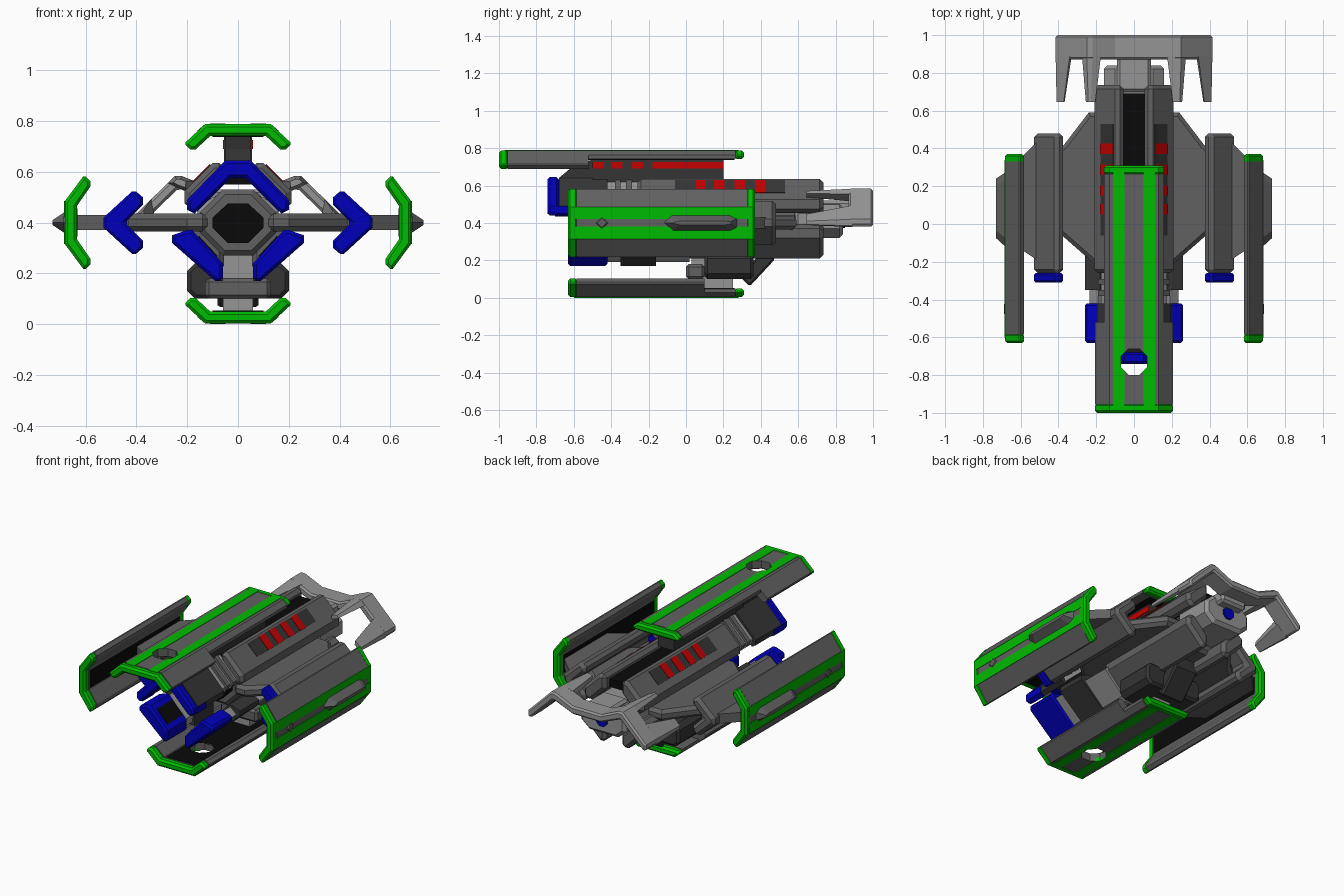
import bpy, bmesh, math

if "Cube" in bpy.data.objects:
    bpy.data.objects.remove(bpy.data.objects["Cube"])

COLORS = {"green": (0.0, 0.5, 0.0, 1), "blue": (0.0, 0.0, 0.5, 1), "red": (0.55, 0.0, 0.0, 1),
          "dark": (0.035, 0.035, 0.035, 1), "black": (0.003, 0.003, 0.003, 1),
          "mid": (0.12, 0.12, 0.12, 1), "light": (0.3, 0.3, 0.3, 1)}
mats = {}
for k, c in COLORS.items():
    mats[k] = bpy.data.materials.new(k)
    mats[k].diffuse_color = c


def prism(name, pts, a, b, color="mid", axis="y", mirror=False, bevel=0.0, cutter=None):
    """Extrude a 2D profile from a to b along an axis."""
    place = {"y": lambda u, v, t: (u, t, v), "x": lambda u, v, t: (t, u, v),
             "z": lambda u, v, t: (u, v, t)}[axis]
    bm = bmesh.new()
    lo = [bm.verts.new(place(u, v, a)) for u, v in pts]
    hi = [bm.verts.new(place(u, v, b)) for u, v in pts]
    bm.faces.new(lo)
    bm.faces.new(hi)
    for i in range(len(pts)):
        j = (i + 1) % len(pts)
        bm.faces.new((lo[i], lo[j], hi[j], hi[i]))
    bmesh.ops.recalc_face_normals(bm, faces=bm.faces)
    me = bpy.data.meshes.new(name)
    bm.to_mesh(me)
    bm.free()
    ob = bpy.data.objects.new(name, me)
    bpy.context.collection.objects.link(ob)
    me.materials.append(mats[color])
    if cutter:
        m = ob.modifiers.new("hole", "BOOLEAN")
        m.operation = "DIFFERENCE"
        m.object = cutter
        m.solver = "EXACT"
    if bevel:
        m = ob.modifiers.new("chamfer", "BEVEL")
        m.width, m.segments, m.limit_method, m.angle_limit = bevel, 1, "ANGLE", math.radians(60)
    if mirror:
        ob.modifiers.new("mirror", "MIRROR")
    return ob


def rect(u0, u1, v0, v1):
    return [(u0, v0), (u1, v0), (u1, v1), (u0, v1)]


def sym(half):
    """Complete a right-half profile across the vertical axis."""
    return half + [(-u, v) for u, v in reversed(half) if abs(u) > 1e-6]


def flip(pts):
    return [(u, 0.8 - v) for u, v in pts]


def octagon(u, v, r):
    return [(u + r * math.cos(math.pi * (i + .5) / 4), v + r * math.sin(math.pi * (i + .5) / 4)) for i in range(8)]


# Armour plates around the central axis
def armour(name, angle, D, f, w, y0, y1, y_end, s0, s1, hole=None, mirror=False):
    c, s = math.cos(angle), math.sin(angle)
    turn = lambda pts: [(u * c + d * s, 0.4 + d * c - u * s) for u, d in pts]
    full = turn(sym([(f, D), (w, D - .072), (w, D - .082), (w - .018, D - .1), (w - .04, D - .1), (f - .02, D - .047)]))
    slim = turn(sym([(f, D), (f + .03, D - .025), (f + .03, D - .045), (f - .02, D - .047)]))
    cut = None
    if hole is not None:
        z = 0.4 + D * c
        cut = prism(name + "_cutter", octagon(0, hole, .075), z - .1, z + .1, axis="z")
        cut.hide_render = True
        cut.hide_viewport = True
    prism(name + "_front_trim", full, y0, y0 + .05, "green", mirror=mirror, bevel=.012)
    prism(name, full, y0 + .045, y1, mirror=mirror, cutter=cut)
    tail = full if y1 >= y_end - .06 else slim
    if tail is slim:
        prism(name + "_rear", slim, y1, y_end - .045)
    prism(name + "_rear_trim", tail, y_end - .05, y_end, "green", mirror=mirror, bevel=.012)
    for k in (-1, 1):
        a, b = sorted((k * s0, k * s1))
        prism(name + "_stripe", turn(rect(a, b, D - .02, D + .003)), y0 + .03, y_end - .03, "green",
              mirror=mirror, cutter=cut)
    prism(name + "_lining", turn(rect(-f + .03, f - .03, D - .05, D - .04)), y0 + .05, y_end - .05, "black",
          mirror=mirror, cutter=cut)


armour("top_armour", 0, .388, .13, .207, -1, -.52, .31, .05, .11, hole=-.73)
armour("bottom_armour", math.pi, .397, .13, .207, -.63, .1, .31, .05, .11, hole=-.36)
armour("side_armour", math.pi / 2, .682, .085, .182, -.63, .33, .37, .02, .085, mirror=True)


# Raised hatches on the side armour, narrowed towards the outside
def hatch(name, pts, inset, x1, flat):
    ob = prism(name, pts, .67, x1, axis="x", mirror=True)
    n = len(pts)
    cy = sum(p[0] for p in pts) / n
    L = max(p[0] for p in pts) - cy
    for v in ob.data.vertices[n:]:
        v.co.y = cy + (v.co.y - cy) * (L - inset) / L
        v.co.z = .4 + (v.co.z - .4) * flat


hatch("side_hatch", [(-.13, .4), (-.08, .35), (.24, .35), (.28, .37), (.28, .43), (.24, .45), (-.08, .45)],
      .04, .73, .2)
hatch("side_stud", [(-.5, .4), (-.45, .35), (-.4, .4), (-.45, .45)], .025, .688, .5)

# Top nose chevron, its body and the spine that carries the top armour
chev = sym([(.05, .645), (.2, .49), (.2, .45), (.17, .435), (.03, .575)])
body = sym([(.048, .64), (.195, .488), (.195, .455), (.17, .44), (.03, .58)])
inner = sym([(.04, .625), (.175, .49), (.165, .455), (.03, .585)])
prism("top_nose", chev, -.74, -.68, "blue", bevel=.012)
prism("top_nose_body", body, -.68, -.42, "dark")
prism("top_nose_lower_trim", [(.2, .49), (.2, .45), (.17, .435), (.16, .45)], -.7, -.6, "blue", mirror=True)
prism("top_nose_collar", inner, -.42, -.25, "light")
for y in (-.38, -.32):
    prism("collar_tooth", [(.06, .63), (.19, .5), (.18, .47), (.05, .6)], y, y + .03, "mid", mirror=True)
prism("spine", rect(-.055, .055, .62, .75), -.5, .2, "dark")
prism("spine_front", [(-.68, .64), (-.42, .64), (-.42, .7), (-.5, .74), (-.62, .69)], -.05, .05, "dark", axis="x")
prism("spine_red_rail", rect(-.06, .06, .69, .725), -.18, .2, "red")
for y in (-.5, -.4, -.29):
    prism("spine_red_bar", rect(-.06, .06, .69, .725), y, y + .06, "red")

# Diagonal hull slabs around the core
slab = [(.055, .635), (.1, .635), (.21, .525), (.21, .475), (.165, .44), (.055, .55)]
prism("upper_slab", slab, -.26, .735, mirror=True, bevel=.02)
lower = [(u, v + .045) for u, v in flip(slab)]
prism("lower_slab", lower, -.02, .735, mirror=True, bevel=.02)
prism("slab_channel", rect(-.06, .06, .55, .6), -.25, .69, "black")


def patch(name, y0, y1, color, h):
    prism(name, [(.108 + h, .627 + h), (.175 + h, .56 + h), (.165, .55), (.098, .617)], y0, y1, color, mirror=True)


patch("slab_panel", -.06, .53, "dark", .002)
for y in (.05, .15, .26, .37):
    patch("slab_red_light", y, y + .055, "red", .004)

# Core with black front opening and rear engine
core = sym([(.06, .53), (.15, .44), (.15, .36), (.06, .27)])
mouth = sym([(.04, .475), (.1, .42), (.1, .38), (.04, .32)])
prism("core", core, -.2, .6, "mid", bevel=.02)
prism("core_mouth", mouth, -.26, -.19, "black")
prism("rear_engine", sym([(.1, .5), (.16, .45), (.16, .37), (.1, .32)]), .58, .84, "light", bevel=.02)
prism("engine_tip", octagon(0, .41, .04), .83, .85, "blue")

# Lower nose bars with dark inner panels
bar = [(.26, .32), (.26, .35), (.2, .37), (.18, .37), (.06, .24), (.06, .17), (.09, .17)]
bar_in = [(.235, .32), (.19, .36), (.07, .24), (.075, .19), (.1, .19)]
prism("lower_nose", bar, -.63, -.42, "blue", mirror=True, bevel=.012)
prism("lower_nose_panel", [(.153, .347), (.08, .268), (.09, .26), (.163, .338)], -.59, -.44, "black", mirror=True)
prism("lower_nose_collar", bar_in, -.42, -.35, "light", mirror=True)
prism("lower_nose_body", bar, -.35, -.16, "dark", mirror=True)
prism("lower_nose_link", bar_in, -.16, .02, "light", mirror=True)

# Side nacelles, pylons and the webs joining them to the hull
nac = [(.53, .42), (.41, .53), (.375, .5), (.375, .47), (.445, .4), (.375, .33), (.375, .3), (.41, .27), (.53, .38)]
prism("side_nose", nac, -.31, -.26, "blue", mirror=True, bevel=.01)
prism("side_nacelle", nac, -.26, .48, mirror=True, bevel=.02)
prism("side_pylon", [(.5, -.2), (.65, -.1), (.65, .3), (.5, .45)], .37, .43, "mid", axis="z", mirror=True)
prism("hull_web", [(.12, -.22), (.2, -.22), (.45, .0), (.45, .35), (.37, .42), (.24, .59), (.12, .59)],
      .365, .435, "mid", axis="z", mirror=True, bevel=.02)

# Belly mount holding the bottom armour
prism("belly_block", sym([(.17, .24), (.2, .21), (.2, .13), (.17, .1)]), .1, .36, "dark", bevel=.015)
prism("belly_step", rect(-.13, .13, .1, .18), 0, .1, "mid", bevel=.015)
prism("belly_column", rect(-.06, .06, .03, .3), .03, .25, "light")
prism("belly_strut", [(.29, .11), (.34, .06), (.47, .2), (.47, .38), (.4, .38), (.38, .22)],
      -.08, .08, "dark", axis="x", bevel=.01)

# Tail bracket with four tapered forward prongs
tail = sym([(.1, .53), (.22, .583), (.25, .583), (.415, .42), (.415, .385), (.395, .378), (.235, .535), (.1, .48)])
prism("tail_plate", tail, .87, 1, "light", bevel=.012)


def prong(name, pts, pivot):
    """Prong whose front end shrinks towards its pivot point."""
    ob = prism(name, pts, .645, .89, "light", mirror=True)
    for v in ob.data.vertices[:len(pts)]:
        v.co.x = pivot[0] + (v.co.x - pivot[0]) * .5
        v.co.z = pivot[1] + (v.co.z - pivot[1]) * .5


prong("tail_outer_prong", [(.34, .495), (.415, .42), (.415, .385), (.395, .378), (.33, .44)], (.405, .4))
prong("tail_inner_prong", [(.175, .565), (.22, .583), (.25, .583), (.275, .555), (.235, .535), (.18, .515)], (.235, .56))
prism("tail_neck", rect(-.09, .09, .44, .52), .7, .9, "light", bevel=.015)

for m in bpy.data.materials:
    if m.users and not m.is_grease_pencil:
        m.use_nodes = True
        m.node_tree.nodes["Principled BSDF"].inputs["Base Color"].default_value = m.diffuse_color
